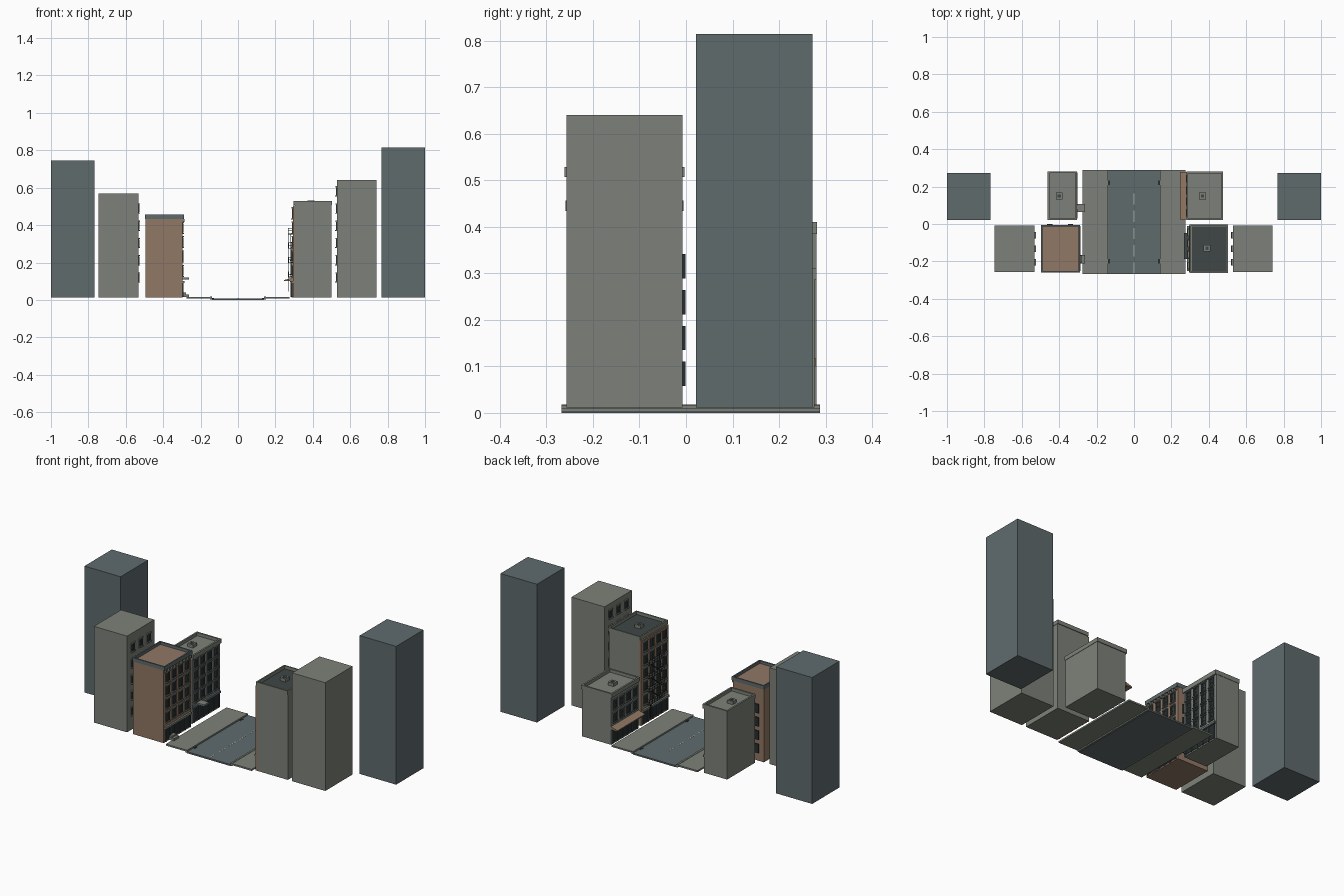
import bpy
import bmesh
from mathutils import Matrix, Vector

cube = bpy.data.objects.get("Cube")
if cube:
    bpy.data.objects.remove(cube)


def material(name, r, g, b):
    m = bpy.data.materials.new(name)
    m.use_nodes = True
    m.diffuse_color = (r, g, b, 1)
    m.node_tree.nodes["Principled BSDF"].inputs["Base Color"].default_value = (r, g, b, 1)
    return m


SLATE = material("slate blue", .115, .145, .152)
STONE = material("grey stone", .205, .222, .192)
BRICK = material("brown brick", .285, .188, .13)
DARK = material("dark roofing", .05, .063, .063)
GLASS = material("dark glass", .02, .027, .028)
PAINT = material("road paint", .45, .46, .42)


class Part:
    """Collects boxes that become one object."""

    def __init__(self, name, mat):
        self.name, self.mat, self.bm = name, mat, bmesh.new()

    def box(self, x, y, z):
        size = [abs(a[1] - a[0]) for a in (x, y, z)]
        mid = [(a[0] + a[1]) / 2 for a in (x, y, z)]
        bmesh.ops.create_cube(self.bm, size=1, matrix=Matrix.Translation(mid) @ Matrix.Diagonal((*size, 1)))
        return self

    def bar(self, a, b, width):
        a, b = Vector(a), Vector(b)
        turn = (b - a).to_track_quat('Z', 'Y').to_matrix().to_4x4()
        scale = Matrix.Diagonal((width, width, (b - a).length, 1))
        bmesh.ops.create_cube(self.bm, size=1, matrix=Matrix.Translation((a + b) / 2) @ turn @ scale)
        return self

    def done(self):
        mesh = bpy.data.meshes.new(self.name)
        self.bm.to_mesh(mesh)
        self.bm.free()
        mesh.materials.append(self.mat)
        obj = bpy.data.objects.new(self.name, mesh)
        bpy.context.collection.objects.link(obj)
        return obj


def block(name, mat, x, y, z):
    return Part(name, mat).box(x, y, z).done()


def parapet(name, mat, x, y, z, t=.01):
    p = Part(name, mat)
    for a in ((x[0], x[0] + t), (x[1] - t, x[1])):
        p.box(a, y, z)
    for b in ((y[0], y[0] + t), (y[1] - t, y[1])):
        p.box((x[0] + t, x[1] - t), b, z)
    p.done()


def vent(name, x, y, z):
    h = .018
    parapet(name + "_frame", STONE, (x - h, x + h), (y - h, y + h), (z, z + .018), .009)
    block(name + "_core", DARK, (x - .01, x + .01), (y - .01, y + .01), (z, z + .014))


def facade(name, wall, out, ys, floors, width, height, trim):
    """Street-side windows: glass, frames, sills and lintels."""
    glass = Part(name + "_window_glass", GLASS)
    frame = Part(name + "_window_frames", DARK)
    ledge = Part(name + "_window_ledges", trim)
    for z in floors:
        for y in ys:
            a, b, top = y - width / 2, y + width / 2, z + height
            glass.box((wall, wall + out * .002), (a, b), (z, top))
            for s in (a, b):
                frame.box((wall, wall + out * .005), (s - .003, s + .003), (z, top))
            for s in (z, z + height * .5, top):
                frame.box((wall, wall + out * .004), (a, b), (s - .002, s + .002))
            ledge.box((wall, wall + out * .009), (a - .006, b + .006), (z - .007, z - .002))
            ledge.box((wall, wall + out * .007), (a - .005, b + .005), (top + .002, top + .008))
    for p in (glass, frame, ledge):
        p.done()


def storefront(name, wall, out, y, top, trim):
    """Ground floor: shop glass, door, mullions and sign band."""
    a, b = y
    block(name + "_shop_glass", GLASS, (wall, wall + out * .002), (a + .015, b - .015), (.02, top))
    bars = Part(name + "_shop_mullions", DARK)
    for i in range(6):
        c = a + .015 + (b - a - .03) * i / 5
        bars.box((wall, wall + out * .006), (c - .003, c + .003), (.016, top))
    bars.done()
    block(name + "_shop_band", trim, (wall, wall + out * .01), (a + .005, b - .005), (top, top + .012))


# Street
block("road", SLATE, (-.14, .14), (-.268, .288), (0, .009))
lane = Part("lane_markings", PAINT)
for i in range(5):
    lane.box((-.002, .002), (-.265 + i * .092, -.205 + i * .092), (.009, .0096))
lane.done()
for side, s in (("right", -1), ("left", 1)):
    block(side + "_pavement", STONE, (s * .15, s * .275), (-.268, .288), (.008, .017))
    block(side + "_kerb", STONE, (s * .138, s * .149), (-.268, .288), (.002, .018))
    drains = Part(side + "_drains", GLASS)
    for y in (-.2, .22):
        drains.box((s * .128, s * .138), (y - .012, y + .012), (.009, .0105))
    drains.done()

# Plain background blocks
FRONT, BACK = (-.257, -.007), (.021, .272)
block("right_tower", SLATE, (-1, -.768), BACK, (.012, .745))
block("left_tower", SLATE, (.766, 1), BACK, (.012, .814))
block("right_mid_block", STONE, (-.745, -.532), FRONT, (.012, .57))
block("left_mid_block", STONE, (.528, .74), FRONT, (.012, .64))
mid_ys = [-.205, -.132, -.06]
facade("right_mid_block", -.532, 1, mid_ys, [.1 + .092 * i for i in range(5)], .024, .04, STONE)
facade("left_mid_block", .528, -1, mid_ys, [.1 + .092 * i for i in range(6)], .024, .04, STONE)

# Brown corner building, front right
block("brick_house", BRICK, (-.495, -.297), FRONT, (.012, .44))
parapet("brick_house_parapet", SLATE, (-.497, -.29), (-.259, -.005), (.434, .456), .008)
facade("brick_house", -.297, 1, [-.222, -.163, -.104, -.045], [.13, .207, .284, .36], .028, .05, STONE)
storefront("brick_house", -.297, 1, FRONT, .09, STONE)
side = Part("brick_house_side_windows", GLASS)
for i in range(4):
    for x in (-.45, -.34):
        side.box((x - .014, x + .014), (-.007, -.001), (.058 + .077 * i, .11 + .077 * i))
side.done()
brackets = Part("brick_house_cornice_brackets", STONE)
for i in range(9):
    y = -.247 + i * .0287
    brackets.box((-.297, -.286), (y - .003, y + .003), (.418, .434))
brackets.done()
block("brick_house_steps", STONE, (-.297, -.262), (-.212, -.165), (.015, .03))
block("brick_house_top_step", STONE, (-.297, -.277), (-.208, -.169), (.03, .04))

# Grey building, back right
block("grey_house", STONE, (-.46, -.312), (.024, .28), (.012, .392))
parapet("grey_house_parapet", STONE, (-.462, -.304), (.021, .282), (.385, .41))
facade("grey_house", -.312, 1, [.06, .12, .18, .242], [.135, .2, .265, .33], .03, .044, SLATE)
storefront("grey_house", -.312, 1, (.024, .28), .1, SLATE)
block("grey_house_door_canopy", STONE, (-.312, -.262), (.065, .108), (.11, .12))
vent("grey_house_vent", -.4, .15, .392)

# Dark-roofed building, front left, with brick street face
block("tall_house", STONE, (.305, .5), FRONT, (.012, .509))
block("tall_house_brick_face", BRICK, (.293, .305), FRONT, (.012, .505))
block("tall_house_roof", DARK, (.31, .493), (-.25, -.014), (.509, .513))
parapet("tall_house_parapet", STONE, (.298, .502), (-.261, -.003), (.507, .529), .008)
facade("tall_house", .293, -1, [-.222, -.163, -.104, -.045], [.13, .207, .284, .361, .438], .028, .05, STONE)
storefront("tall_house", .293, -1, FRONT, .09, STONE)
vent("tall_house_vent", .39, -.13, .513)

# Fire escape
escape = Part("fire_escape", DARK)
ya, yb, xo = -.185, -.05, .268
levels = (.122, .199, .276, .353)
for n, z in enumerate(levels):
    escape.box((xo, .293), (ya, yb), (z - .002, z + .002))
    for h in (.016, .03):
        escape.bar((xo, ya, z + h), (xo, yb, z + h), .002)
        for y in (ya, yb):
            escape.bar((xo, y, z + h), (.293, y, z + h), .002)
    for i in range(7):
        y = ya + (yb - ya) * i / 6
        escape.bar((xo, y, z), (xo, y, z + .03), .002)
    if n:
        for x in (xo + .004, xo + .014):
            escape.bar((x, ya + .02, levels[n - 1]), (x, yb - .02, z), .003)
for y in (-.075, -.063):
    escape.bar((xo + .004, y, .045), (xo + .004, y, .122), .002)
escape.done()

# Low shop building, back left, with awning
block("low_shop", STONE, (.287, .475), (.024, .276), (.012, .292))
parapet("low_shop_parapet", STONE, (.28, .477), (.021, .28), (.287, .31))
facade("low_shop", .287, -1, [.06, .12, .18, .242], [.14, .215], .03, .046, SLATE)
storefront("low_shop", .287, -1, (.024, .276), .095, DARK)
awning = block("low_shop_awning", BRICK, (.245, .287), (.024, .278), (.1, .118))
for v in awning.data.vertices:
    if v.co.x < .25 and v.co.z > .11:
        v.co.z = .106
vent("low_shop_vent", .366, .15, .292)
